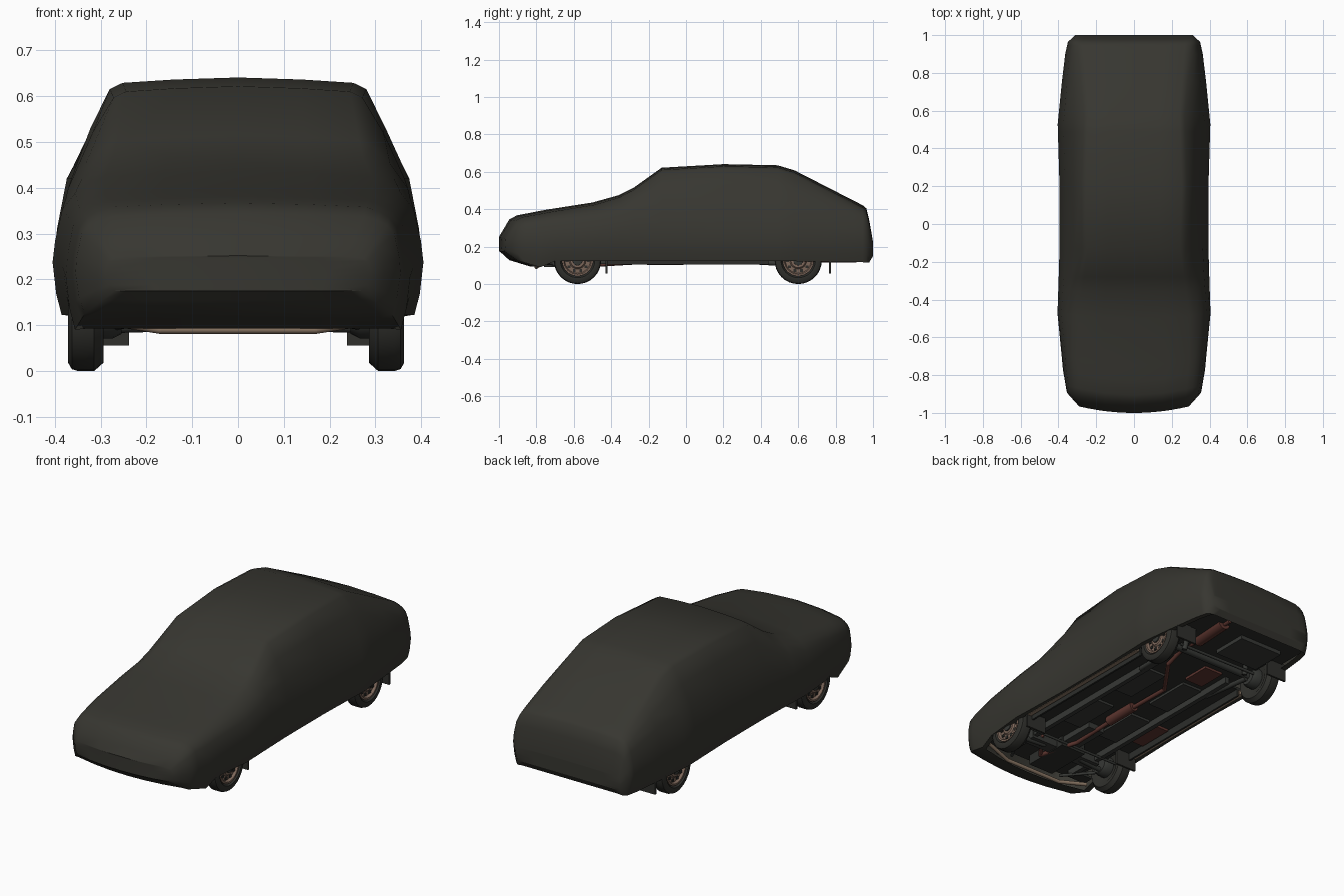
import bpy, bmesh, math
from mathutils import Vector

if "Cube" in bpy.data.objects:
    bpy.data.objects.remove(bpy.data.objects["Cube"])

def mat(name, r, g, b):
    m = bpy.data.materials.new(name)
    m.diffuse_color = (r, g, b, 1)
    m.use_nodes = True
    m.node_tree.nodes["Principled BSDF"].inputs["Base Color"].default_value = m.diffuse_color
    return m

CLOTH = mat("dark olive cloth", 0.038, 0.037, 0.030)
RUBBER = mat("black rubber", 0.029, 0.029, 0.025)
UNDER = mat("underbody black", 0.026, 0.027, 0.024)
METAL = mat("chassis grey", 0.038, 0.040, 0.036)
RUST = mat("rust red", 0.11, 0.036, 0.028)
TAN = mat("tan sill", 0.28, 0.20, 0.14)
RIM = mat("brown rim", 0.21, 0.14, 0.105)

def finish(name, bm, m, angle=40):
    bmesh.ops.recalc_face_normals(bm, faces=bm.faces)
    me = bpy.data.meshes.new(name)
    bm.to_mesh(me)
    bm.free()
    me.materials.append(m)
    o = bpy.data.objects.new(name, me)
    bpy.context.collection.objects.link(o)
    bpy.ops.object.select_all(action='DESELECT')
    bpy.context.view_layer.objects.active = o
    o.select_set(True)
    bpy.ops.object.shade_smooth_by_angle(angle=math.radians(angle))
    return o

def box(name, x, y, z, m, sides=(1,)):
    # box from (low, high) ranges, repeated for each side
    bm = bmesh.new()
    for s in sides:
        for v in bmesh.ops.create_cube(bm, size=1)['verts']:
            t = v.co + Vector((.5, .5, .5))
            v.co = Vector((s * (x[0] + t.x * (x[1] - x[0])), y[0] + t.y * (y[1] - y[0]),
                           z[0] + t.z * (z[1] - z[0])))
    return finish(name, bm, m)

def rod(name, pts, rad, m, sides=(1,), n=10):
    # straight tube segments joined along a path
    bm = bmesh.new()
    for s in sides:
        p = [Vector((s * a, b, c)) for a, b, c in pts]
        for a, b in zip(p, p[1:]):
            d = b - a
            r = bmesh.ops.create_cone(bm, cap_ends=True, segments=n, radius1=rad,
                                      radius2=rad, depth=d.length + rad * .6)
            q = d.to_track_quat('Z', 'Y')
            for v in r['verts']:
                v.co = q @ v.co + (a + b) / 2
    return finish(name, bm, m)

def lathe(name, prof, y, z, m, n=32):
    # spin (x, radius) profile about the axle, on both sides of the car
    bm = bmesh.new()
    for s in (1, -1):
        rings = [[bm.verts.new((s * x - .004, y + r * math.cos(2 * math.pi * i / n),
                                z + r * math.sin(2 * math.pi * i / n))) for i in range(n)]
                 for x, r in prof]
        for a, b in zip(rings, rings[1:]):
            for i in range(n):
                j = (i + 1) % n
                bm.faces.new((a[i], a[j], b[j], b[i]))
        bm.faces.new(rings[0])
        bm.faces.new(rings[-1])
    return finish(name, bm, m)

def curve(pts, y):
    # straight-line lookup in a short (y, value) outline
    for (y0, v0), (y1, v1) in zip(pts, pts[1:]):
        if y <= y1:
            return v0 + (v1 - v0) * (y - y0) / (y1 - y0)
    return pts[-1][1]

# --- cloth cover, lofted from side and plan outlines
top = [(-1, .252), (-.945, .345), (-.905, .367), (-.75, .397), (-.5, .436), (-.36, .475),
       (-.28, .515), (-.13, .622), (.2, .641), (.49, .635), (.58, .608), (.945, .421),
       (.964, .405), (.98, .34), (1, .225)]
hem = [(-1, .175), (-.945, .125), (-.83, .09), (-.75, .122), (.58, .122), (.98, .116), (1, .15)]
belly = [(-1, .29), (-.945, .355), (-.83, .376), (-.5, .405), (-.13, .394), (.2, .394),
         (.53, .404), (.75, .382), (.9, .364), (.964, .35), (1, .31)]
crown = [(-1, .26), (-.945, .305), (-.75, .325), (-.5, .325), (-.13, .272), (.2, .28),
         (.58, .268), (.964, .3), (1, .29)]
ys = sorted({p[0] for c in (top, hem, belly, crown) for p in c} | {-.975})

def bowed(x, y):
    # the nose is curved in plan
    return y + .05 * max(0, min(1, (-.3 - y) / .5)) * (x / .35) ** 2

bm = bmesh.new()
rings = []
for y in ys:
    zt, zb, wm, wt = (curve(c, y) for c in (top, hem, belly, crown))
    zs = min(.42, .1 + .58 * zt, zt - .012)
    ws = wm - .03 * max(0, min(1, .2 + (zt - .25) / .37))
    wb = wm - .02
    drop = min(.018, (zt - zs) * .25)
    ze = zt - drop
    zm = min(.24, zb + .5 * (zs - zb))
    half = [(wt * .5, zt - drop * .25), (wt * .9, zt - drop * .65), (wt, ze - drop * .4),
            (wt * .55 + ws * .45 + .004, ze * .55 + zs * .45), (ws, zs),
            (wm * .6 + ws * .4 + .003, zm * .6 + zs * .4), (wm, zm),
            (wm * .6 + wb * .4, zm * .4 + zb * .6), (wb, zb), (wb - .03, zb + .003)]
    sec = [(-x, z) for x, z in reversed(half)] + [(0, zt)] + half
    rings.append([bm.verts.new((x, bowed(x, y), z)) for x, z in sec])

def skin(a, b):
    for i in range(len(a) - 1):
        bm.faces.new((a[i], b[i], b[i + 1], a[i + 1]))

def across(k, i):
    # row of points from the left edge of a ring to the right edge
    l, r = rings[k][i], rings[k][-1 - i]
    xs = [l.co.x * (1 - t / 3) for t in range(1, 6)]
    return [l] + [bm.verts.new((x, bowed(x, ys[k]), l.co.z)) for x in xs] + [r]

for a, b in zip(rings, rings[1:]):
    skin(a, b)
for k in (0, len(ys) - 1):                       # nose and tail end panels
    rows = [across(k, i) for i in range(10)]
    for a, b in zip(rows, rows[1:]):
        skin(a, b)
    up, c = rows[-1], rings[k][10]
    for i in range(6):
        bm.faces.new((up[i], up[i + 1], c))
chin = [across(k, 0) for k in range(len(ys)) if ys[k] <= -.83]
tuck = [across(k, 0) for k in (-2, -1)]
for rows in (chin, tuck):                        # cloth tucked under both ends
    for a, b in zip(rows, rows[1:]):
        skin(a, b)
bmesh.ops.remove_doubles(bm, verts=bm.verts, dist=.0005)
finish("cloth_cover", bm, CLOTH, 62)

# --- wheels
R = .126
for nm, y in (("front", -.58), ("rear", .60)):
    lathe(nm + "_tyres", [(.302, .07), (.290, .09), (.290, .108), (.310, R), (.346, R),
                          (.359, .122), (.367, .108), (.366, .092), (.346, .08)], y, R, RUBBER)
    lathe(nm + "_rims", [(.336, .083), (.361, .083), (.361, .074), (.348, .068), (.350, .045),
                         (.358, .038), (.358, .015)], y, R, RIM)
    lathe(nm + "_hub_caps", [(.341, .028), (.364, .026), (.366, .015)], y, R, METAL, 16)
    lathe(nm + "_brake_drums", [(.25, .045), (.27, .055), (.31, .055)], y, R, METAL, 20)
    bm = bmesh.new()                             # dark rim slots
    for s in (1, -1):
        for k in range(10):
            a = 2 * math.pi * k / 10
            for v in bmesh.ops.create_cube(bm, size=.015)['verts']:
                v.co += Vector((s * .346 - .004, y + .057 * math.cos(a), R + .057 * math.sin(a)))
    finish(nm + "_rim_slots", bm, UNDER)

# --- mud flaps
both = (1, -1)
for nm, y in (("front", -.43), ("rear", .765)):
    box(nm + "_mud_flaps", (.238, .36), (y, y + .011), (.056, .15), RUBBER, both)

# --- floor pan, sills and valance
pan = (.143, .155)
box("floor_center", (-.27, .27), (-.80, .95), pan, UNDER)
box("floor_side", (.26, .365), (-.43, .44), pan, UNDER, both)
box("floor_tail", (.26, .33), (.78, .95), pan, UNDER, both)
box("floor_nose", (.26, .34), (-.80, -.74), pan, UNDER, both)
box("wheel_arch_walls", (.255, .265), (-.74, .78), (.145, .30), UNDER, both)
box("wheel_arch_roofs", (.26, .36), (-.74, .78), (.29, .30), UNDER, both)
box("sills", (.335, .357), (-.43, .44), (.122, .145), TAN, both)
box("sill_seams", (.318, .328), (-.43, .44), (.104, .145), UNDER, both)
rod("front_valance", [(-.32, -.765, .115), (-.17, -.80, .091), (.17, -.80, .091),
                      (.32, -.765, .115)], .010, TAN)
box("floor_rails", (.19, .215), (-.75, .50), (.108, .147), METAL, both)
for nm, y in (("front", -.36), ("rear", .05)):
    box(nm + "_floor_ribs", (.06, .18), (y, y + .27), (.130, .147), METAL, both)
box("floor_patch", (.22, .31), (-.30, -.10), (.130, .144), RUST, (-1,))
box("rear_floor_patch", (-.15, -.04), (.36, .52), (.130, .147), RUST)
box("fuel_tank", (-.24, .02), (.68, .88), (.122, .145), METAL)

# --- suspension and drive parts
rod("rear_axle", [(-.30, .60, R), (.30, .60, R)], .018, METAL)
rod("trailing_arms", [(.22, .32, .12), (.24, .60, .105)], .013, METAL, both)
rod("rear_cross_rod", [(-.24, .66, .11), (.22, .64, .12)], .008, METAL)
rod("rear_dampers", [(.20, .64, .10), (.19, .68, .24)], .014, METAL, both)
box("front_crossmember", (-.22, .22), (-.61, -.54), (.095, .145), METAL)
rod("front_lower_arms", [(.12, -.57, .10), (.30, -.58, .095)], .013, METAL, both)
rod("front_strut_rods", [(.16, -.78, .115), (.28, -.59, .095)], .008, METAL, both)
rod("steering_rod", [(-.30, -.50, .11), (.30, -.50, .11)], .007, METAL)
box("engine_sump", (-.09, .06), (-.76, -.50), (.090, .15), UNDER)
box("gearbox", (-.05, .05), (-.50, -.30), (.112, .15), METAL)

# --- exhaust
rod("exhaust_pipe", [(.16, -.54, .125), (.07, -.66, .098), (0, -.45, .105), (-.01, -.10, .125),
                     (-.01, .23, .12), (.14, .44, .122), (.15, .56, .15), (.15, .70, .145),
                     (.16, .95, .140)], .011, RUST)
rod("middle_silencer", [(-.01, -.20, .128), (-.01, -.02, .128)], .026, RUST, n=16)
rod("rear_silencer", [(.15, .70, .148), (.16, .90, .148)], .034, RUST, n=16)
